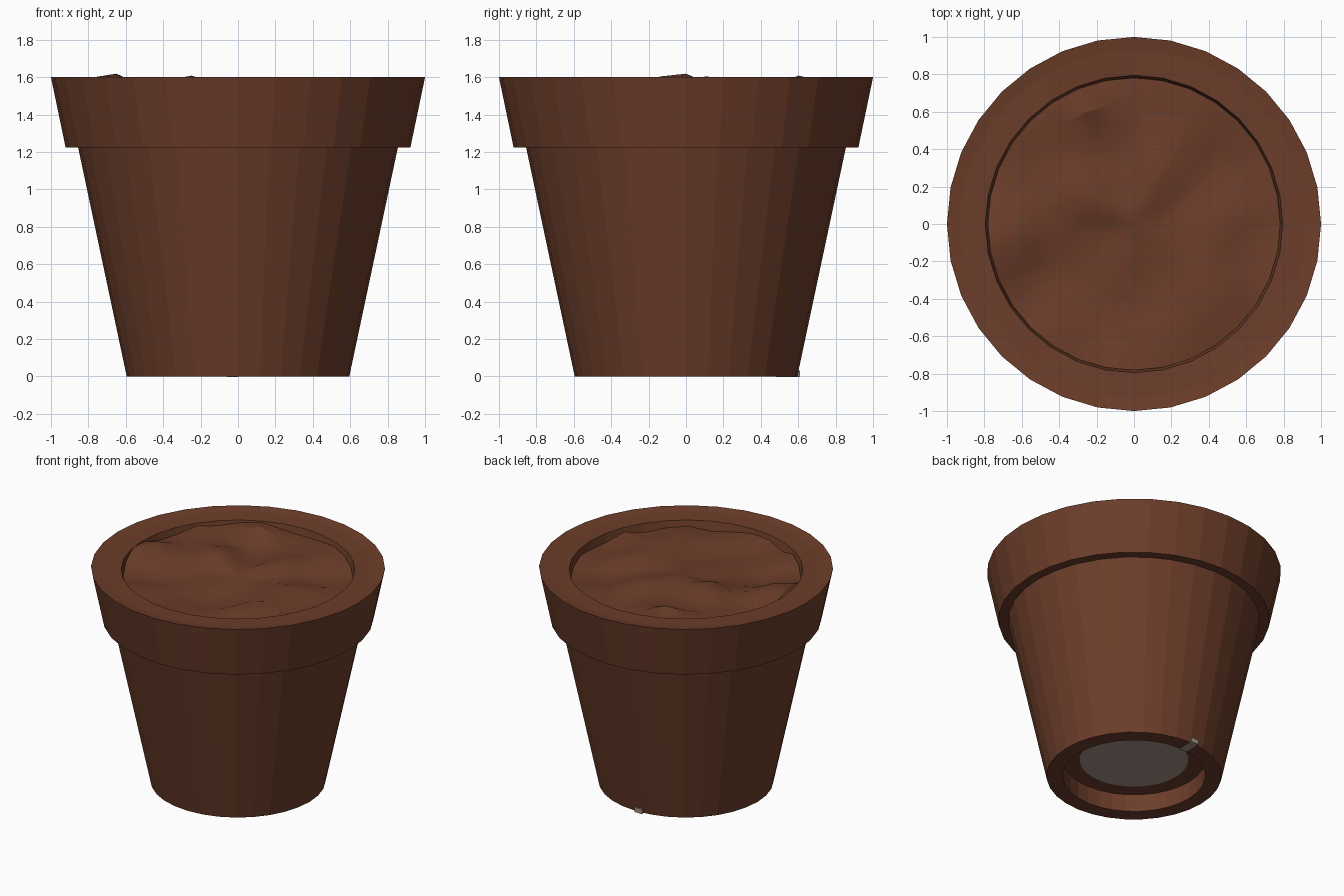
import bpy, bmesh, math
from mathutils import Vector, noise

if "Cube" in bpy.data.objects:
    bpy.data.objects.remove(bpy.data.objects["Cube"])

SIDES = 32

def material(name, rgb):
    m = bpy.data.materials.new(name)
    m.diffuse_color = (*rgb, 1)
    m.use_nodes = True
    m.node_tree.nodes["Principled BSDF"].inputs["Base Color"].default_value = m.diffuse_color
    return m

clay = material("brown clay", (0.150, 0.047, 0.023))
grey = material("warm grey stone", (0.376, 0.283, 0.235))

def finish(name, bm, mat):
    bmesh.ops.recalc_face_normals(bm, faces=bm.faces)
    me = bpy.data.meshes.new(name)
    bm.to_mesh(me)
    bm.free()
    me.materials.append(mat)
    ob = bpy.data.objects.new(name, me)
    bpy.context.collection.objects.link(ob)
    return ob

def ring(bm, r, height, n=SIDES):
    """Ring of vertices; height is a number or a function of x, y."""
    pts = [(r * math.cos(2 * math.pi * i / n), r * math.sin(2 * math.pi * i / n)) for i in range(n)]
    return [bm.verts.new((x, y, height(x, y) if callable(height) else height)) for x, y in pts]

def bridge(bm, a, b):
    n = len(a)
    for i in range(n):
        j = (i + 1) % n
        bm.faces.new((a[i], a[j], b[j], b[i]))

# Pot: one revolved profile from the recessed base, round the outside, down the inside
profile = [(0.37, 0.13), (0.485, 0.13), (0.485, 0.0), (0.595, 0.0), (0.855, 1.225),
           (0.922, 1.225), (1.0, 1.6), (0.93, 1.59), (0.795, 1.585), (0.745, 1.33), (0.48, 0.2),
           (0.37, 0.2)]
bm = bmesh.new()
rings = [ring(bm, r, z) for r, z in profile]
for a, b in zip(rings, rings[1:] + rings[:1]):
    bridge(bm, a, b)
finish("pot", bm, clay)

# Soil: lumpy disc with a few raised clods
clods = [(-0.64, -0.06, 0.08), (-0.28, 0.62, 0.08), (-0.28, 0.12, 0.09), (0.45, -0.35, 0.05)]

def soil_height(x, y):
    z = 1.535 + 0.07 * noise.noise(Vector((x * 3.3, y * 3.3, 4.2)))
    for cx, cy, h in clods:
        z += h * math.exp(-((x - cx) ** 2 + (y - cy) ** 2) / 0.018)
    return min(z, 1.63)

bm = bmesh.new()
radii = [0.13, 0.27, 0.40, 0.53, 0.65, 0.782]
rings = [ring(bm, r, soil_height) for r in radii]
for a, b in zip(rings, rings[1:]):
    bridge(bm, a, b)
centre = bm.verts.new((0, 0, soil_height(0, 0)))
for i in range(SIDES):
    bm.faces.new((centre, rings[0][i], rings[0][(i + 1) % SIDES]))
soil = finish("soil", bm, clay)
if sum(p.normal.z for p in soil.data.polygons) < 0:
    soil.data.flip_normals()
bpy.ops.object.select_all(action='DESELECT')
soil.select_set(True)
bpy.context.view_layer.objects.active = soil
bpy.ops.object.shade_smooth_by_angle(angle=math.radians(30))

# Stone plug filling the drainage hole
bm = bmesh.new()
bmesh.ops.create_cone(bm, cap_ends=True, segments=SIDES, radius1=0.37, radius2=0.37, depth=0.06)
bmesh.ops.translate(bm, verts=bm.verts, vec=(0, 0, 0.158))
finish("drainage_plug", bm, grey)

# Small stone chip showing through the foot at the back
bm = bmesh.new()
bmesh.ops.create_cube(bm, size=1)
bmesh.ops.scale(bm, verts=bm.verts, vec=(0.06, 0.13, 0.035))
bmesh.ops.translate(bm, verts=bm.verts, vec=(-0.03, 0.545, 0.0175))
for v in bm.verts:
    if v.co.z < 0.01:
        v.co.z = 0.0
bmesh.ops.translate(bm, verts=bm.verts, vec=(0, 0, -0.002))
finish("stone_chip", bm, grey)
